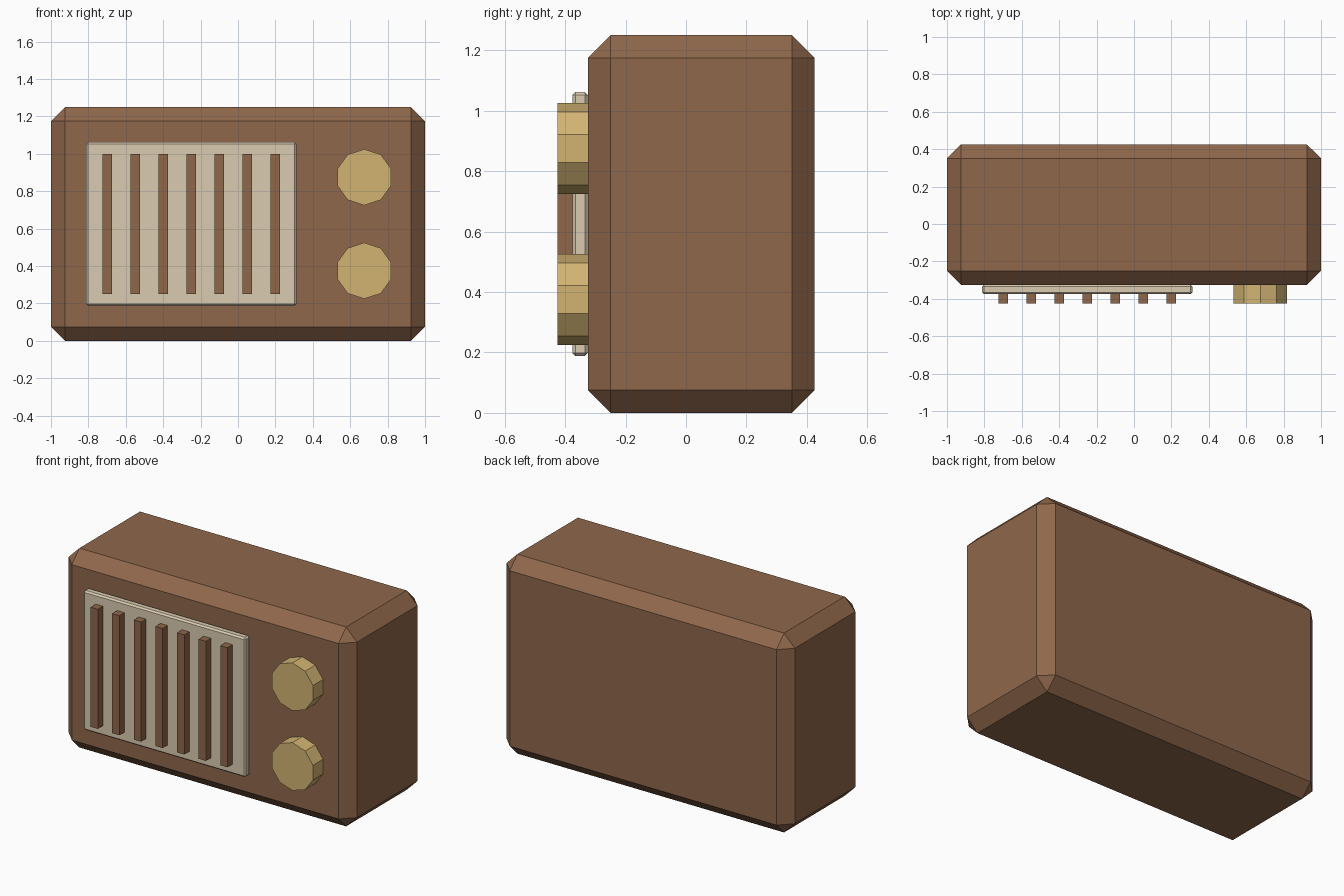
import bpy
import bmesh
from math import pi
from mathutils import Matrix, Vector

default = bpy.data.objects.get("Cube")
if default:
    bpy.data.objects.remove(default, do_unlink=True)


def make_material(name, rgb):
    mat = bpy.data.materials.new(name)
    mat.use_nodes = True
    color = (*rgb, 1)
    mat.diffuse_color = color
    mat.node_tree.nodes["Principled BSDF"].inputs["Base Color"].default_value = color
    return mat


wood = make_material("brown wood", (0.275, 0.136, 0.07))
cream = make_material("cream", (0.71, 0.60, 0.44))
brass = make_material("brass", (0.645, 0.456, 0.171))


def finish(name, bm, mat):
    bmesh.ops.recalc_face_normals(bm, faces=bm.faces)
    mesh = bpy.data.meshes.new(name)
    bm.to_mesh(mesh)
    bm.free()
    mesh.materials.append(mat)
    obj = bpy.data.objects.new(name, mesh)
    bpy.context.collection.objects.link(obj)
    return obj


def box(name, center, size, mat, chamfer=0):
    bm = bmesh.new()
    bmesh.ops.create_cube(bm, size=1)
    bmesh.ops.scale(bm, vec=Vector(size), verts=bm.verts)
    bmesh.ops.translate(bm, vec=Vector(center), verts=bm.verts)
    if chamfer:
        bmesh.ops.bevel(bm, geom=bm.edges[:], offset=chamfer, segments=1,
                        affect='EDGES', profile=0.5)
    return finish(name, bm, mat)


def knob(name, center, radius, depth):
    # Ten-sided disc facing the front, with a corner at the top
    bm = bmesh.new()
    turn = (Matrix.Translation(center) @ Matrix.Rotation(pi / 2, 4, 'X')
            @ Matrix.Rotation(pi / 2, 4, 'Z'))
    # Start from a corner on +x so the turn places it exactly upright
    ring = [bm.verts.new(Matrix.Rotation(i * pi / 5, 3, 'Z') @ Vector((radius, 0, -depth / 2)))
            for i in range(10)]
    base = bm.faces.new(ring)
    top = bmesh.ops.extrude_face_region(bm, geom=[base], use_keep_orig=True)
    moved = [v for v in top["geom"] if isinstance(v, bmesh.types.BMVert)]
    bmesh.ops.translate(bm, vec=(0, 0, depth), verts=moved)
    bmesh.ops.transform(bm, matrix=turn, verts=bm.verts)
    return finish(name, bm, brass)


# Chamfered wooden case
box("case", (0, 0.05, 0.625), (2, 0.75, 1.25), wood, 0.075)

# Speaker panel with vertical slats
box("speaker_panel", (-0.25, -0.35, 0.625), (1.125, 0.05, 0.875), cream, 0.01)
for i in range(7):
    box(f"speaker_slat_{i + 1}", (-0.7 + 0.15 * i, -0.395, 0.625),
        (0.05, 0.06, 0.75), wood)

# Control knobs
for name, z in (("upper_knob", 0.875), ("lower_knob", 0.375)):
    knob(name, Vector((0.675, -0.375, z)), 0.15, 0.1)
